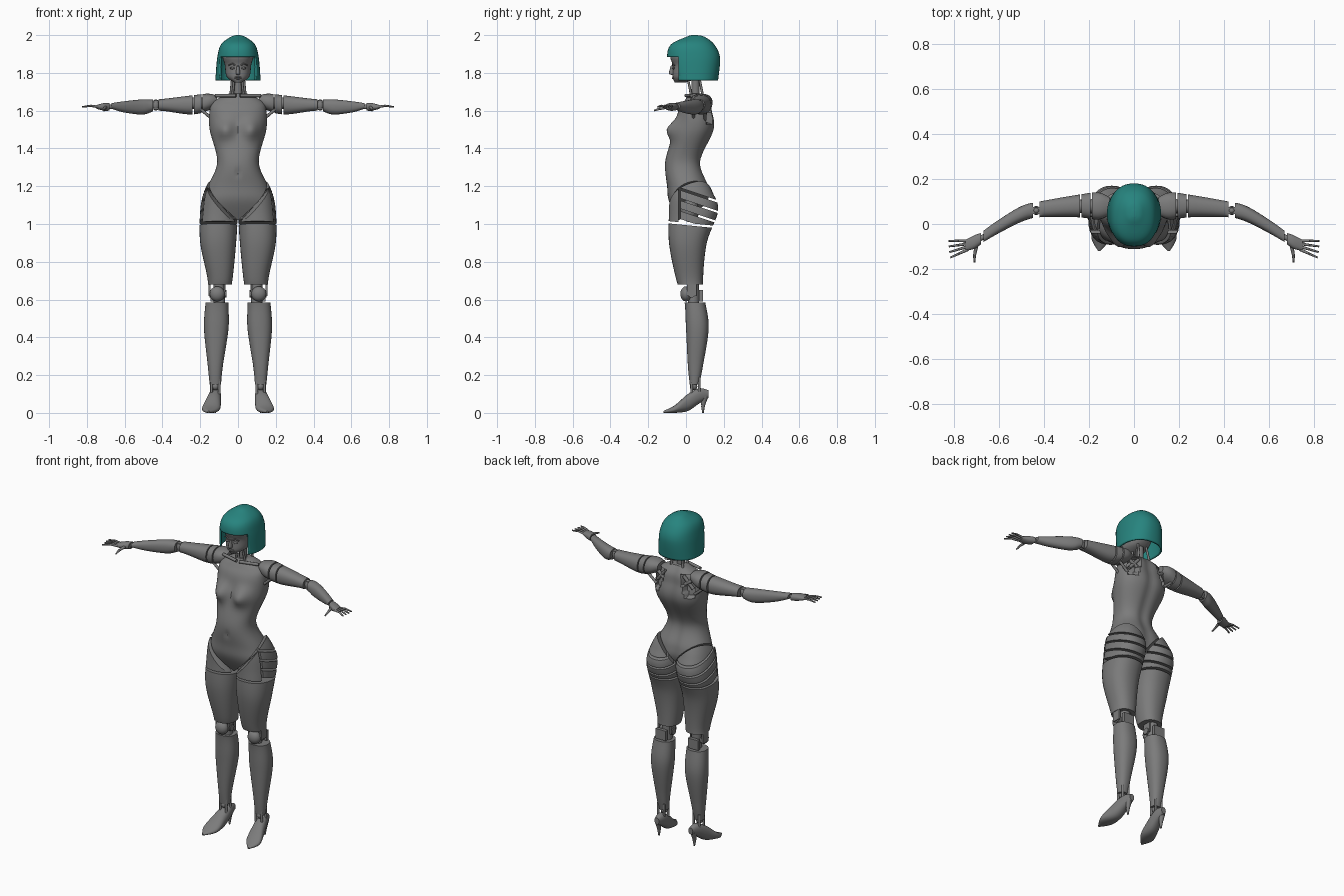
import bpy
import bmesh
from math import cos, sin, pi, exp, copysign, radians
from mathutils import Vector, Matrix

if "Cube" in bpy.data.objects:
    bpy.data.objects.remove(bpy.data.objects["Cube"])


def material(name, red, green, blue):
    mat = bpy.data.materials.new(name)
    mat.use_nodes = True
    mat.diffuse_color = (red, green, blue, 1)
    shader = next(n for n in mat.node_tree.nodes if n.type == "BSDF_PRINCIPLED")
    shader.inputs["Base Color"].default_value = (red, green, blue, 1)
    return mat


GREY = material("shell grey", .2, .2, .2)
TEAL = material("hair teal", .02, .23, .21)
FLIP = Matrix.Diagonal((-1, 1, 1))


def finish(name, bm, paired=False, mat=GREY):
    """Turn a bmesh into a smooth-shaded object, optionally mirrored in x."""
    mesh = bpy.data.meshes.new(name)
    bm.to_mesh(mesh)
    bm.free()
    mesh.materials.append(mat)
    mesh.shade_smooth()
    mesh.set_sharp_from_angle(angle=radians(40))
    obj = bpy.data.objects.new(name, mesh)
    bpy.context.collection.objects.link(obj)
    if paired:
        obj.modifiers.new("both sides", "MIRROR").use_mirror_merge = False
    return obj


def interpolate(rows, steps):
    """Smooth spline through the section rows."""
    rows = [Vector(r) for r in rows]
    padded = [rows[0]] + rows + [rows[-1]]
    out = []
    for a, b, c, d in zip(padded, padded[1:], padded[2:], padded[3:]):
        for s in range(steps):
            t = s / steps
            bend = (c - a) * t + (2 * a - 5 * b + 4 * c - d) * t ** 2
            out.append(b + (bend + (3 * b - a - 3 * c + d) * t ** 3) / 2)
    return out + [rows[-1]]


def loft(axis, rows, power=2.3, segs=32, steps=8):
    """Skin oval sections (position, u min, u max, v min, v max) along an axis."""
    bm = bmesh.new()
    rings = []
    for p, u_min, u_max, v_min, v_max in interpolate(rows, steps):
        ring = []
        for k in range(segs):
            angle = 2 * pi * k / segs
            c, s = (copysign(abs(f) ** (2 / power), f) for f in (cos(angle), sin(angle)))
            u = (u_min + u_max + (u_max - u_min) * c) / 2
            v = (v_min + v_max + (v_max - v_min) * s) / 2
            place = {"x": (p, u, v), "y": (u, p, v), "z": (u, v, p)}[axis]
            ring.append(bm.verts.new(place))
        rings.append(ring)
    for low, high in zip(rings, rings[1:]):
        for k in range(segs):
            bm.faces.new((low[k - 1], low[k], high[k], high[k - 1]))
    bm.faces.new(rings[0])
    bm.faces.new(rings[-1])
    bmesh.ops.recalc_face_normals(bm, faces=bm.faces)
    return bm


def split(bm, point, normal, clear=True):
    """Slice by a plane, dropping the side the normal points to and capping it."""
    bmesh.ops.bisect_plane(bm, geom=bm.verts[:] + bm.edges[:] + bm.faces[:],
                           plane_co=point, plane_no=normal, clear_outer=clear)
    if clear:
        bmesh.ops.holes_fill(bm, edges=[e for e in bm.edges if e.is_boundary], sides=0)
        bmesh.ops.recalc_face_normals(bm, faces=bm.faces)


def cut_part(name, axis, rows, cuts):
    """One shell piece cut out of a longer limb form, on both sides."""
    bm = loft(axis, rows)
    for point, normal in cuts:
        split(bm, point, normal)
    finish(name, bm, paired=True)


def rods(name, paths, start, end, paired=True):
    """Chains of tapered cylinders, each path narrowing from start to end radius."""
    bm = bmesh.new()
    for path in paths:
        points = [Vector(p) for p in path]
        step = (end - start) / (len(points) - 1)
        for i, (a, b) in enumerate(zip(points, points[1:])):
            turn = (b - a).to_track_quat("Z", "Y").to_matrix().to_4x4()
            bmesh.ops.create_cone(bm, cap_ends=True, segments=12, depth=(b - a).length,
                                  radius1=start + step * i, radius2=start + step * (i + 1),
                                  matrix=Matrix.Translation((a + b) / 2) @ turn)
    finish(name, bm, paired)


def placed(centre, size):
    return Matrix.Translation(centre) @ Matrix.Diagonal((*size, 1))


def ball(name, centre, size, paired=True):
    bm = bmesh.new()
    bmesh.ops.create_uvsphere(bm, u_segments=20, v_segments=12, radius=1,
                              matrix=placed(centre, size))
    finish(name, bm, paired)


def plate(name, centre, size):
    bm = bmesh.new()
    bmesh.ops.create_cube(bm, size=1, matrix=placed(centre, size))
    finish(name, bm, paired=True)


def centred(rows):
    """Expand (height, half width, front, back) to full section rows."""
    return [(z, -half, half, front, back) for z, half, front, back in rows]


# Torso: bust, navel, spine groove and shoulder blade recesses
GROIN, OUTWARD = Vector((.17, -.08, 1.19)), Vector((8, 4, -7)).normalized()
torso = loft("z", centred([
    (1.02, .2, -.04, .06), (1.12, .19, -.09, .12), (1.2, .16, -.1, .12),
    (1.33, .11, -.11, .08), (1.5, .15, -.06, .15), (1.6, .15, -.04, .14),
    (1.65, .13, -.01, .13), (1.69, .05, .02, .1)]), segs=72, steps=9)
for vert in torso.verts:
    x, y, z = abs(vert.co.x), vert.co.y, vert.co.z
    if y < .02:
        fade = min(1, (.02 - y) / .04)
        bust = exp(-((x - .07) / .05) ** 2 - ((z - 1.5) / .05) ** 2)
        navel = exp(-(x / .01) ** 2 - ((z - 1.27) / .02) ** 2)
        vert.co.y -= fade * (.05 * bust - .01 * navel)
    elif y > .06:
        vert.co.y -= .01 * exp(-(x / .03) ** 2)
        if .05 + (1.66 - z) / 3 < x < .13 and 1.53 < z < 1.66:
            vert.co.y -= .03
split(torso, GROIN, OUTWARD)
split(torso, FLIP @ GROIN, FLIP @ OUTWARD)
finish("torso", torso)

# Legs: one form cut into shin, thigh and hip shells with narrow gaps
LEG = [(.15, .09, .15, .02, .07), (.25, .08, .16, .01, .09), (.45, .05, .18, 0, .12),
       (.6, .05, .17, -.01, .1), (.7, .03, .16, -.05, .09), (.9, .01, .2, -.09, .11),
       (1.07, 0, .2, -.09, .17), (1.17, 0, .18, -.09, .14), (1.25, 0, .14, -.08, .1)]
UP, BACK, GAP = Vector((0, 0, 1)), Vector((0, 1, 0)), .006
THIGH_TOP, TILT = UP + BACK / 10, UP + BACK / 3
hip_edges = [(GROIN + OUTWARD * 2 * GAP, -OUTWARD), (UP + UP * GAP, -THIGH_TOP)]
cut_part("shin", "z", LEG, [(UP * .585, UP)])
cut_part("thigh", "z", LEG, [(UP - UP * GAP, THIGH_TOP), (UP * .68, -UP)])
cut_part("front_hip_panel", "z", LEG, hip_edges + [(BACK * -.04, BACK)])
for i, name in enumerate(("lower", "middle", "upper", "top")):
    base = UP * (1.01 + .055 * i)
    cuts = hip_edges + [(BACK * -.03, -BACK), (base + UP * GAP, -TILT)]
    if name != "top":
        cuts.append((base + UP * (.055 - GAP), TILT))
    cut_part(f"{name}_hip_band", "z", LEG, cuts)
ball("hip_joint", (.1, .02, 1.07), (.06, .05, .06))

# Knees
rods("knee_axle", [[(.06, .03, .63), (.15, .03, .63)]], .02, .02)
rods("knee_core", [[(.1, .04, .56), (.1, .04, .7)]], .03, .03)
ball("knee_cap", (.11, 0, .63), (.04, .03, .04))
for side, x in (("inner", .07), ("outer", .15)):
    plate(f"{side}_knee_bracket", (x, .03, .65), (.01, .05, .06))
plate("knee_back_plate", (.11, .08, .62), (.07, .02, .06))

# Ankles and high-heeled shoes
ball("ankle_ball", (.12, .04, .14), (.02, .02, .02))
rods("ankle_struts", [[(x, y, .1), (x, y, .19)] for x in (.1, .14) for y in (.03, .07)],
     .007, .007)
finish("shoe", loft("y", [
    (-.12, .15, .16, 0, .01), (-.06, .1, .19, 0, .04), (.01, .09, .17, .01, .1),
    (.07, .09, .15, .05, .13), (.12, .1, .13, .08, .12)]), paired=True)
rods("stiletto_heel", [[(.12, .1, .09), (.12, .09, .04), (.12, .09, 0)]], .018, .004)

# Arms: one form cut into shoulder, upper arm and forearm shells
ARM = [(.11, .04, .12, 1.63, 1.68), (.16, .02, .14, 1.6, 1.69), (.25, .03, .13, 1.58, 1.68),
       (.42, .03, .1, 1.6, 1.66), (.5, .01, .08, 1.58, 1.66), (.6, -.04, .02, 1.59, 1.65),
       (.67, -.08, -.03, 1.61, 1.64)]
ALONG = Vector((1, 0, 0))
for name, start, end in (("shoulder_pad", .1, .187), ("shoulder_band", .194, .233),
                         ("upper_arm", .24, .42), ("forearm", .45, .7)):
    cut_part(name, "x", ARM, [(ALONG * start, -ALONG), (ALONG * end, ALONG)])
rods("shoulder_core", [[(.12, .08, 1.64), (.26, .08, 1.64)]], .03, .03)
rods("armpit_struts", [[(.13, y, 1.55), (.2, y, 1.61)] for y in (.04, .1)], .008, .008)
ball("elbow_joint", (.435, .06, 1.63), (.02, .02, .03))
for side, z in (("upper", 1.65), ("lower", 1.61)):
    plate(f"{side}_elbow_plate", (.435, .06, z), (.05, .03, .008))
rods("wrist", [[(.65, -.05, 1.62), (.7, -.07, 1.62)]], .012, .012)

# Hands with fanned fingers
finish("palm", loft("x", [
    (.68, -.09, -.04, 1.6, 1.64), (.71, -.11, -.05, 1.6, 1.64),
    (.75, -.12, -.07, 1.61, 1.63)]), paired=True)
fingers = []
for i in range(4):
    knuckle = Vector((.74, -.075 - .013 * i, 1.62))
    reach = Vector((cos(i / 7), -sin(i / 7), 0)) * .085
    fingers.append([knuckle, knuckle + reach / 2 + UP * GAP, knuckle + reach])
rods("fingers", fingers, .007, .004)
rods("thumb", [[(.7, -.09, 1.62), (.71, -.14, 1.61), (.71, -.17, 1.6)]], .009, .004)

# Shoulder blade linkages, collar and neck
rods("shoulder_blade_links", [[(.06, .11, 1.65), (.12, .1, 1.58)],
                              [(.07, .11, 1.6), (.13, .1, 1.64)]], .01, .01)
rods("neck_column", [[(0, .05, 1.67), (0, .05, 1.79)]], .022, .022, paired=False)
rods("neck_struts", [[(.03, .03, 1.67), (.02, .01, 1.77)],
                     [(.04, .09, 1.67), (.03, .07, 1.78)]], .007, .006)
rods("collar_bones", [[(.01, 0, 1.68), (.12, .03, 1.68)]], .009, .009)

# Head and face
finish("head", loft("z", centred([
    (1.75, .02, -.06, 0), (1.78, .06, -.07, .08), (1.84, .07, -.07, .13),
    (1.9, .08, -.08, .14), (1.97, .03, 0, .1)]), segs=40))
finish("nose", loft("z", centred([(1.79, .008, -.08, -.05), (1.8, .011, -.09, -.05),
                                  (1.84, .006, -.08, -.05)])))
ball("eye", (.03, -.066, 1.825), (.013, .007, .006))
rods("eyebrow", [[(.015, -.07, 1.84), (.03, -.07, 1.85), (.05, -.06, 1.84)]], .004, .003)
for side, z in (("upper", 1.777), ("lower", 1.77)):
    ball(f"{side}_lip", (0, -.065, z), (.02, .01, .004), paired=False)

# Bobbed hair: an open shell with a fringe
FRINGE, CURTAIN = 1.885, -.04
hair = loft("z", centred([
    (1.76, .12, -.08, .17), (1.88, .11, -.1, .18), (1.95, .09, -.08, .15),
    (1.99, .04, 0, .1), (2, .01, .03, .06)]), segs=48)
split(hair, UP * FRINGE, UP, clear=False)
split(hair, BACK * CURTAIN, BACK, clear=False)
hair.normal_update()
opening = []
for face in hair.faces:
    middle = face.calc_center_median()
    if face.normal.z < -.9 or (middle.z < FRINGE and middle.y < CURTAIN):
        opening.append(face)
bmesh.ops.delete(hair, geom=opening, context="FACES")
shell = finish("hair", hair, mat=TEAL).modifiers.new("thickness", "SOLIDIFY")
shell.thickness = .01
shell.offset = -1
